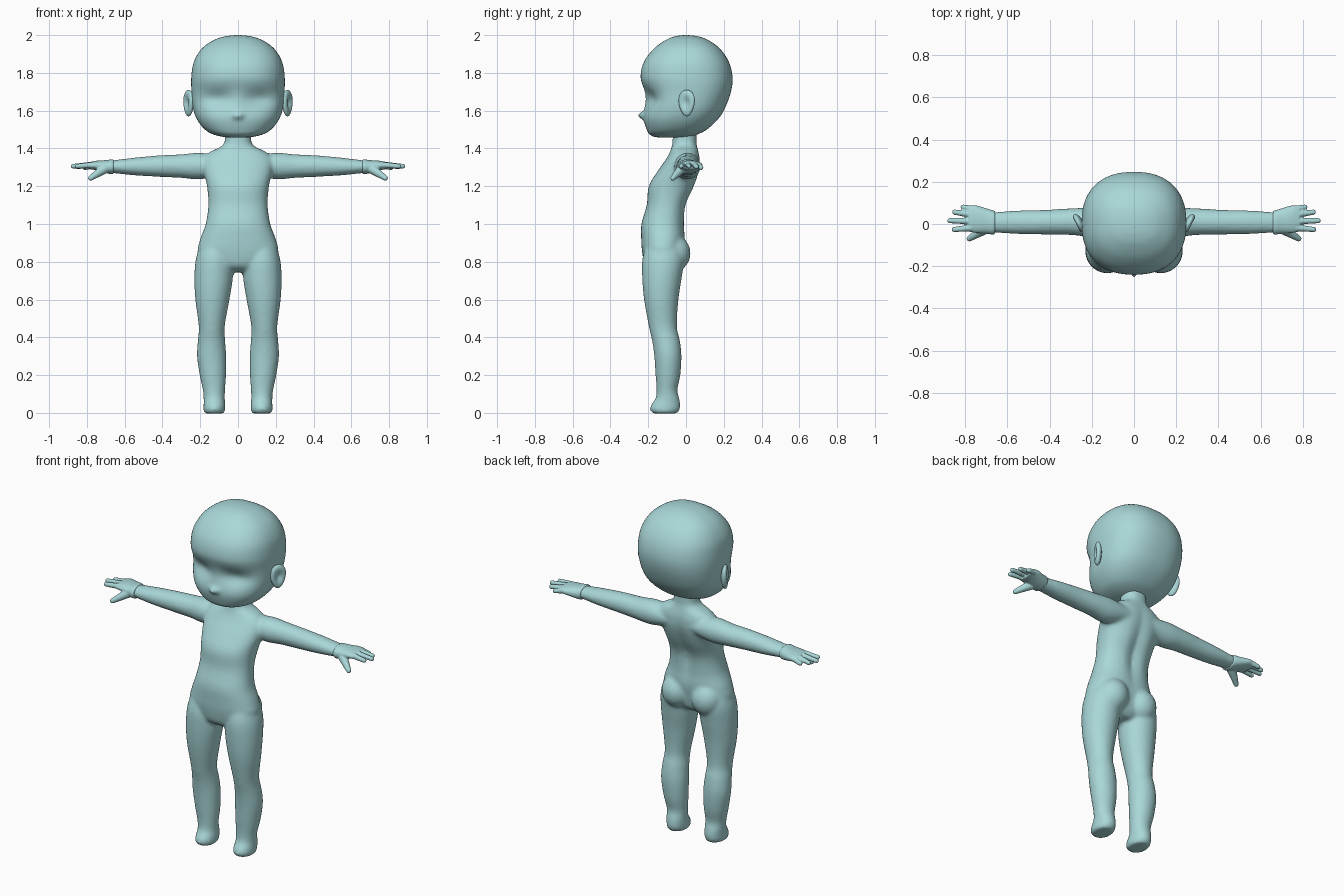
import bpy, bmesh, math
from mathutils import Vector, Matrix

if "Cube" in bpy.data.objects:
    bpy.data.objects.remove(bpy.data.objects["Cube"])

skin = bpy.data.materials.new("pale_teal")
skin.use_nodes = True
TEAL = (0.40, 0.68, 0.69, 1)
skin.diffuse_color = TEAL
skin.node_tree.nodes["Principled BSDF"].inputs["Base Color"].default_value = TEAL


def spline(rows, steps):
    """Catmull-Rom curve through rows of measurements."""
    pts = [Vector(r) for r in rows]
    out = []
    for i in range(len(pts) - 1):
        p, q = pts[i], pts[i + 1]
        a = pts[i - 1] if i else p
        b = pts[i + 2] if i + 2 < len(pts) else q
        for k in range(steps):
            t = k / steps
            m, n = (q - a) / 2, (b - p) / 2
            h = t * t * (3 - 2 * t)
            out.append(p * (1 - h) + q * h + m * t * (1 - t) ** 2 - n * t * t * (1 - t))
    return out + [pts[-1]]


def loft(bm, rows, place, power=2.0, sides=40, steps=6):
    """Skin rounded sections; row = (along, low u, high u, low v, high v)."""
    rings = []
    for along, u0, u1, v0, v1 in spline(rows, steps):
        ring = []
        for k in range(sides):
            a = math.tau * k / sides
            c, s = math.cos(a), math.sin(a)
            c = math.copysign(abs(c) ** (2 / power), c)
            s = math.copysign(abs(s) ** (2 / power), s)
            u = (u0 + u1) / 2 + (u1 - u0) / 2 * c
            v = (v0 + v1) / 2 + (v1 - v0) / 2 * s
            ring.append(bm.verts.new(place(along, u, v)))
        rings.append(ring)
    for low, high in zip(rings, rings[1:]):
        for k in range(sides):
            n = (k + 1) % sides
            bm.faces.new((low[k], low[n], high[n], high[k]))
    bm.faces.new(rings[0][::-1])
    bm.faces.new(rings[-1])


def ball(bm, centre, size):
    m = Matrix.Translation(centre) @ Matrix.Diagonal((*size, 1))
    bmesh.ops.create_uvsphere(bm, u_segments=20, v_segments=12, radius=1, matrix=m)


def limb(bm, start, end, r0, r1):
    """Tapered round-ended finger."""
    a, b = Vector(start), Vector(end)
    for k in range(13):
        t = k / 12
        ball(bm, a.lerp(b, t), [r0 + (r1 - r0) * t] * 3)


def finish(bm, name, voxel=None, smooth=0):
    bmesh.ops.recalc_face_normals(bm, faces=bm.faces)
    me = bpy.data.meshes.new(name)
    bm.to_mesh(me)
    bm.free()
    me.materials.append(skin)
    me.shade_smooth()
    ob = bpy.data.objects.new(name, me)
    bpy.context.collection.objects.link(ob)
    if voxel:
        mod = ob.modifiers.new("Blend", "REMESH")
        mod.mode, mod.voxel_size, mod.use_smooth_shade = "VOXEL", voxel, True
    if smooth:
        mod = ob.modifiers.new("Soften", "SMOOTH")
        mod.factor, mod.iterations = 0.5, smooth
    return ob


def bump(x, z, cx, cz, rx, rz):
    return math.exp(-((x - cx) / rx) ** 2 - ((z - cz) / rz) ** 2)


# Head: rounded skull with eye hollows and a tiny nose
def head_point(z, x, y):
    if y < 0:
        front = min(1, -y / 0.15)
        hollow = bump(abs(x), z, 0.11, 1.66, 0.09, 0.05)
        y += front * (0.035 * hollow - 0.03 * bump(x, z, 0, 1.575, 0.022, 0.02))
    return x, y, z


bm = bmesh.new()
skull = [(1.459, .02, -.1, -.04), (1.46, .07, -.16, .01), (1.474, .13, -.192, .06),
         (1.5, .175, -.208, .11), (1.55, .215, -.222, .165), (1.61, .237, -.222, .205),
         (1.7, .246, -.222, .238), (1.78, .247, -.24, .246), (1.86, .233, -.222, .226),
         (1.93, .19, -.168, .178), (1.975, .125, -.105, .115), (1.994, .065, -.055, .06),
         (2, .008, -.01, .01)]
loft(bm, [(z, -w, w, f, b) for z, w, f, b in skull], head_point, 2.35, 96, 8)
finish(bm, "head")

# Ears: tilted discs with a hollow outer face
for side, label in ((1, "left"), (-1, "right")):
    bm = bmesh.new()
    bmesh.ops.create_uvsphere(bm, u_segments=32, v_segments=24, radius=1)
    turn = Matrix.Rotation(math.radians(-27), 3, "Z")
    for v in bm.verts:
        p = v.co.copy()
        r = math.hypot(p.y, p.z)
        p.x = p.x * 0.022 - (0.022 * math.exp(-(r / 0.5) ** 2) if p.x > 0 else 0)
        p.y *= 0.046 * (1 + 0.2 * p.z)
        p.z *= 0.07
        p = turn @ p + Vector((0.262, 0.004, 1.64))
        v.co = (side * p.x, p.y, p.z)
    finish(bm, label + "_ear")


# Body: torso, hips, legs and arms blended into one skin
def torso_point(z, x, y):
    if y > -0.08:
        y -= 0.022 * bump(x, z, 0, 1.13, 0.035, 0.17)
    return x, y, z


bm = bmesh.new()
torso = [(.745, .06, -.17, -.06), (.78, .16, -.215, -.03), (.85, .212, -.232, -.015),
         (.92, .2, -.237, -.004), (1, .171, -.236, -.006), (1.1, .157, -.208, .004),
         (1.2, .164, -.197, .048), (1.28, .182, -.15, .072), (1.34, .185, -.108, .075),
         (1.38, .15, -.085, .068), (1.41, .09, -.074, .06), (1.44, .07, -.07, .056),
         (1.53, .068, -.07, .056)]
loft(bm, [(z, -w, w, f, b) for z, w, f, b in torso], torso_point, 2.3)

leg = [(-.003, .075, .175, -.175, -.05), (.015, .068, .183, -.19, -.034),
       (.04, .068, .182, -.186, -.03), (.075, .07, .182, -.162, -.035),
       (.12, .069, .186, -.156, -.045), (.2, .063, .203, -.161, -.03),
       (.3, .062, .217, -.168, -.024), (.38, .068, .213, -.179, -.032),
       (.46, .07, .208, -.197, -.048), (.6, .045, .226, -.222, -.04),
       (.72, .027, .231, -.232, -.022), (.82, .03, .222, -.23, -.01),
       (.92, .05, .19, -.2, -.03)]
arm = [(.08, -.06, .07, 1.26, 1.36), (.2, -.062, .077, 1.237, 1.377),
       (.3, -.052, .074, 1.244, 1.369), (.42, -.05, .067, 1.25, 1.363),
       (.54, -.048, .064, 1.257, 1.352), (.64, -.042, .058, 1.267, 1.34),
       (.69, -.038, .054, 1.272, 1.335)]
for side in (1, -1):
    loft(bm, leg, lambda z, x, y: (side * x, y, z))
    loft(bm, arm, lambda x, y, z: (side * x, y, z))
    ball(bm, (side * .098, -.072, .845), (.092, .097, .1))
finish(bm, "body", 0.01, 6)

# Hands: palm with a cuffed wrist, four fingers and a thumb
palm = [(.658, -.046, .061, 1.268, 1.339), (.67, -.05, .065, 1.264, 1.342),
        (.7, -.046, .074, 1.27, 1.338), (.75, -.042, .088, 1.284, 1.335),
        (.785, -.036, .084, 1.29, 1.328)]
fingers = [((.76, .07, 1.31), (.81, .08, 1.298)), ((.77, .045, 1.314), (.85, .056, 1.303)),
           ((.77, .013, 1.314), (.873, .016, 1.306)), ((.77, -.018, 1.312), (.852, -.026, 1.306))]
for side, label in ((1, "left"), (-1, "right")):
    bm = bmesh.new()
    loft(bm, palm, lambda x, y, z: (side * x, y, z), 2.2)
    for a, b in fingers:
        limb(bm, (side * a[0], *a[1:]), (side * b[0], *b[1:]), .0165, .0125)
    limb(bm, (side * .71, -.025, 1.29), (side * .78, -.069, 1.243), .026, .014)
    finish(bm, label + "_hand", 0.004, 3)
